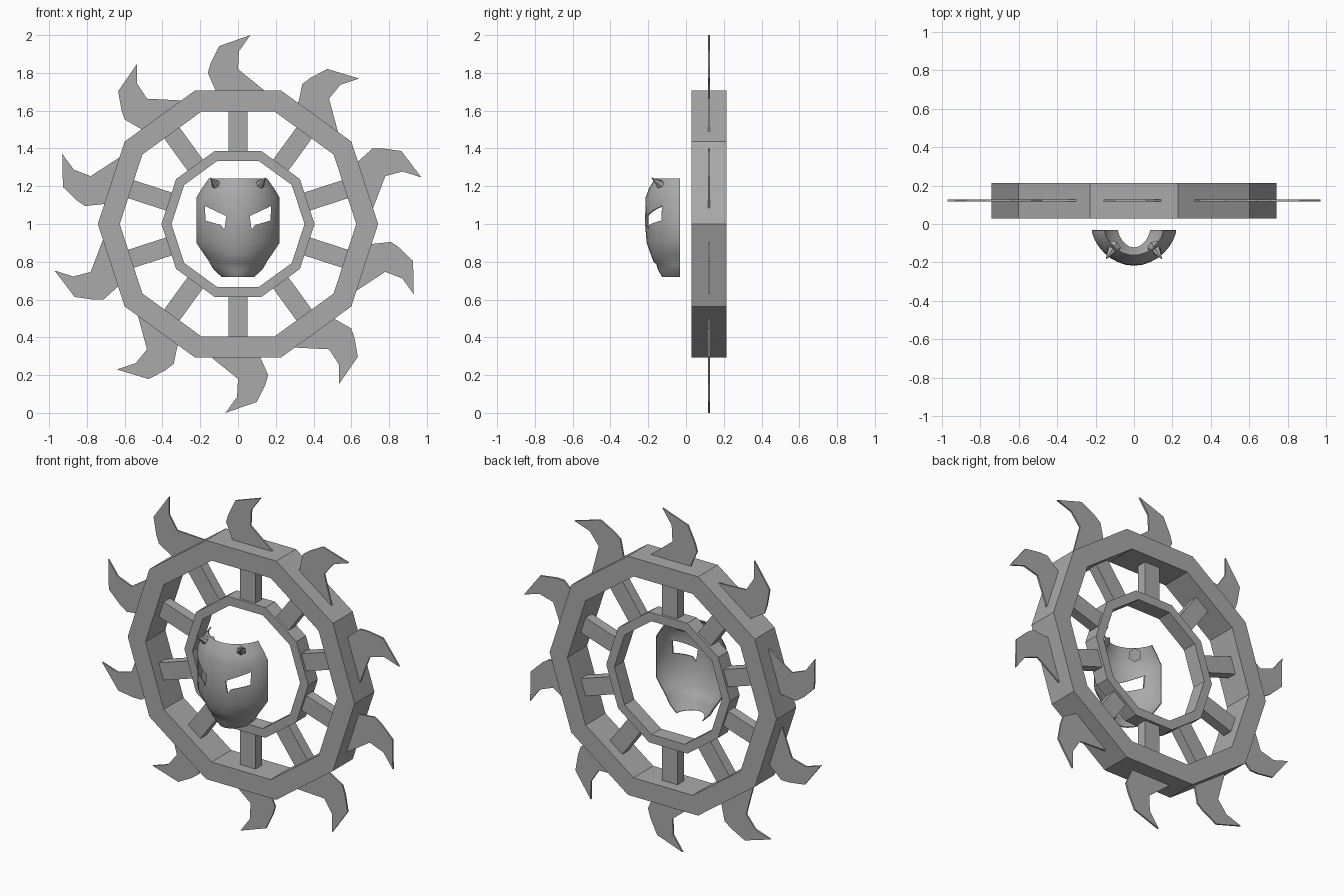
import bpy, bmesh
from math import sin, cos, pi
from mathutils import Matrix, Vector

cube = bpy.data.objects.get("Cube")
if cube:
    bpy.data.objects.remove(cube, do_unlink=True)

SIDES = 10
STEP = 2 * pi / SIDES
HUB_Z = 1.0
WHEEL_Y = 0.122

metal = bpy.data.materials.new("grey_metal")
metal.use_nodes = True
grey = (0.4, 0.4, 0.4, 1)
metal.diffuse_color = grey
metal.node_tree.nodes["Principled BSDF"].inputs["Base Color"].default_value = grey


def finish(name, bm, fix_normals=True):
    if fix_normals:
        bmesh.ops.recalc_face_normals(bm, faces=bm.faces)
    mesh = bpy.data.meshes.new(name)
    bm.to_mesh(mesh)
    bm.free()
    mesh.materials.append(metal)
    obj = bpy.data.objects.new(name, mesh)
    bpy.context.collection.objects.link(obj)
    return obj


def prism(name, points, y, depth):
    """Extrude an XZ outline along y."""
    bm = bmesh.new()
    front = [bm.verts.new((x, y - depth / 2, z)) for x, z in points]
    back = [bm.verts.new((x, y + depth / 2, z)) for x, z in points]
    bm.faces.new(front)
    bm.faces.new(back[::-1])
    for i in range(len(points)):
        j = (i + 1) % len(points)
        bm.faces.new((front[i], back[i], back[j], front[j]))
    return finish(name, bm)


def ring(name, outer, inner, depth):
    """Ten-sided band with a rectangular section."""
    bm = bmesh.new()
    h = depth / 2
    section = [(outer, -h), (outer, h), (inner, h), (inner, -h)]
    loops = [[bm.verts.new((r * cos(k * STEP), WHEEL_Y + y, HUB_Z + r * sin(k * STEP)))
              for r, y in section] for k in range(SIDES)]
    for k in range(SIDES):
        a, b = loops[k], loops[(k + 1) % SIDES]
        for i in range(4):
            j = (i + 1) % 4
            bm.faces.new((a[i], a[j], b[j], b[i]))
    return finish(name, bm)


def around(name, points, depth):
    """Repeat a part, drawn relative to the hub, around the wheel."""
    for k in range(SIDES):
        obj = prism(f"{name}_{k + 1}", points, 0, depth)
        obj.matrix_world = (Matrix.Translation((0, WHEEL_Y, HUB_Z))
                            @ Matrix.Rotation(k * STEP, 4, "Y"))


# Wheel: rim, hub ring, spokes and hooked blades
ring("outer_rim", 0.742, 0.626, 0.185)
ring("hub_ring", 0.405, 0.352, 0.09)
around("spoke", [(-0.05, 0.36), (0.05, 0.36), (0.05, 0.61), (-0.05, 0.61)], 0.06)
around("blade", [(-0.12, 0.69), (-0.12, 0.71), (-0.16, 0.8), (-0.145, 0.85),
                 (-0.1, 0.942), (0.066, 1.0), (0.005, 0.915), (0, 0.82),
                 (0.14, 0.707), (0.14, 0.69)], 0.01)

# Mask shell: rows of height, half width and front depth
rows = [(1.24, 0.155, -0.165), (1.19, 0.19, -0.195), (1.14, 0.22, -0.214),
        (1.0, 0.22, -0.217), (0.9, 0.22, -0.208), (0.84, 0.18, -0.187),
        (0.8, 0.152, -0.172), (0.787, 0.146, -0.157), (0.76, 0.13, -0.149),
        (0.72, 0.087, -0.127)]
BACK = -0.033
COLS = 16
bm = bmesh.new()
grid = []
for z, w, front in rows:
    line = []
    for c in range(COLS + 1):
        t = pi * (c / COLS - 0.5)
        y = BACK + (front - BACK) * max(cos(t), 0) ** 1.3
        line.append(bm.verts.new((w * sin(t), y, z)))
    grid.append(line)
for upper, lower in zip(grid, grid[1:]):
    for c in range(COLS):
        bm.faces.new((upper[c], lower[c], lower[c + 1], upper[c + 1]))
mask = finish("mask", bm, False)
solid = mask.modifiers.new("thickness", "SOLIDIFY")
solid.thickness = 0.006
solid.offset = -1

# Slanted eye openings
eye = [(0.175, 1.095), (0.062, 1.042), (0.072, 0.97), (0.09, 0.995), (0.172, 1.018)]
cutters = []
for side, s in (("left", 1), ("right", -1)):
    cutter = prism(f"{side}_eye_cutter", [(s * x, z) for x, z in eye], -0.15, 0.3)
    cutter.hide_render = True
    cut = mask.modifiers.new(f"{side}_eye", "BOOLEAN")
    cut.operation = "DIFFERENCE"
    cut.solver = "EXACT"
    cut.object = cutter
    cutters.append(cutter)
bpy.ops.object.select_all(action="DESELECT")
mask.select_set(True)
bpy.context.view_layer.objects.active = mask
for mod in list(mask.modifiers):
    bpy.ops.object.modifier_apply(modifier=mod.name)
for cutter in cutters:
    bpy.data.objects.remove(cutter, do_unlink=True)
bpy.ops.object.shade_smooth_by_angle(angle=0.6)

# Six-sided horns on the brow
for side, s in (("left", 1), ("right", -1)):
    base = Vector((s * 0.1, -0.112, 1.19))
    tip = Vector((s * 0.147, -0.185, 1.247))
    axis = tip - base
    bm = bmesh.new()
    bmesh.ops.create_cone(bm, cap_ends=True, segments=6, radius1=0.037, radius2=0,
                          depth=axis.length)
    turn = axis.to_track_quat("Z", "Y").to_matrix().to_4x4()
    bmesh.ops.transform(bm, verts=bm.verts,
                        matrix=Matrix.Translation((base + tip) / 2) @ turn)
    finish(f"{side}_horn", bm)
